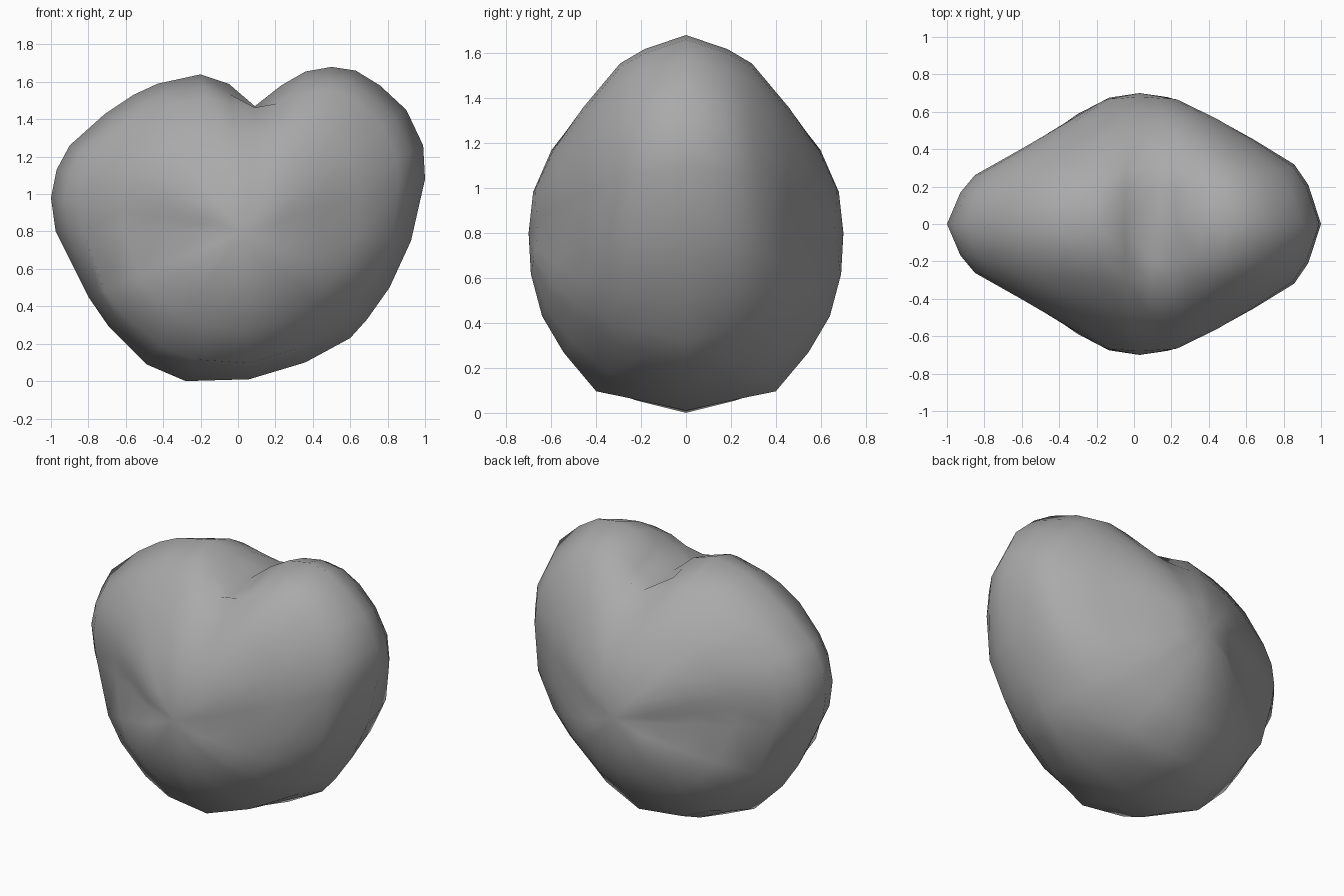
import bpy, bmesh, math

cube = bpy.data.objects.get("Cube")
if cube:
    bpy.data.objects.remove(cube, do_unlink=True)

stone = bpy.data.materials.new("plain grey")
stone.use_nodes = True
grey = (0.4, 0.4, 0.4, 1)
stone.diffuse_color = grey
stone.node_tree.nodes["Principled BSDF"].inputs["Base Color"].default_value = grey

# Tilted heart outline in the xz plane, clockwise from the left end
OUTLINE = [(-1, .98), (-.97, 1.13), (-.9, 1.26), (-.71, 1.43), (-.56, 1.53),
           (-.43, 1.59), (-.2, 1.64), (-.05, 1.59), (.09, 1.47), (.23, 1.58),
           (.36, 1.655), (.5, 1.68), (.63, 1.66), (.76, 1.58), (.9, 1.45),
           (.99, 1.26), (1, 1.08), (.925, .75), (.81, .5), (.69, .33),
           (.6, .23), (.36, .1), (.06, .01), (-.28, 0), (-.49, .09),
           (-.69, .29), (-.8, .45), (-.975, .8)]
CX, CZ, DEPTH = .03, .8, .7

# Half thickness on each ring, for eight directions counted from +x towards +z
RINGS = [.93, .87, .65, .45, .22]
THICKNESS = [[.22, .33, .45, .55, .66],    # right end
             [.18, .29, .45, .57, .67],
             [.19, .30, .48, .60, .68],    # top
             [.16, .27, .44, .56, .67],
             [.17, .26, .38, .49, .64],    # left end
             [.19, .34, .50, .60, .68],
             [.25, .40, .545, .64, .69],   # bottom
             [.17, .31, .50, .61, .68]]

angles = [math.atan2(z - CZ, x - CX) for x, z in OUTLINE]
rim_radii = [math.hypot(x - CX, z - CZ) for x, z in OUTLINE]
count = len(OUTLINE)


def relax(radii):
    """Soften the cleft as the rings move inward."""
    return [(radii[i - 1] + 2 * radii[i] + radii[(i + 1) % count]) / 4
            for i in range(count)]


def thickness(k, a):
    """Blend smoothly between the two nearest directions."""
    turn = (a / (math.pi / 4)) % 8
    low = int(turn)
    t = (1 - math.cos(math.pi * (turn - low))) / 2
    return THICKNESS[low % 8][k] * (1 - t) + THICKNESS[(low + 1) % 8][k] * t


bm = bmesh.new()
rim = [bm.verts.new((x, 0, z)) for x, z in OUTLINE]

# Front and back halves share the rim
for sign in (-1, 1):
    previous, radii = rim, rim_radii
    for k, scale in enumerate(RINGS):
        if k:
            radii = relax(relax(radii))
        ring = [bm.verts.new((CX + r * scale * math.cos(a),
                              sign * thickness(k, a),
                              CZ + r * scale * math.sin(a)))
                for r, a in zip(radii, angles)]
        for i in range(count):
            j = (i + 1) % count
            bm.faces.new((previous[i], previous[j], ring[j], ring[i]))
        previous = ring
    centre = bm.verts.new((CX, sign * DEPTH, CZ))
    for i in range(count):
        bm.faces.new((previous[i], previous[(i + 1) % count], centre))

bmesh.ops.recalc_face_normals(bm, faces=bm.faces)
for face in bm.faces:
    face.smooth = True

mesh = bpy.data.meshes.new("heart_body")
bm.to_mesh(mesh)
bm.free()
mesh.materials.append(stone)
bpy.context.collection.objects.link(bpy.data.objects.new("heart_body", mesh))
